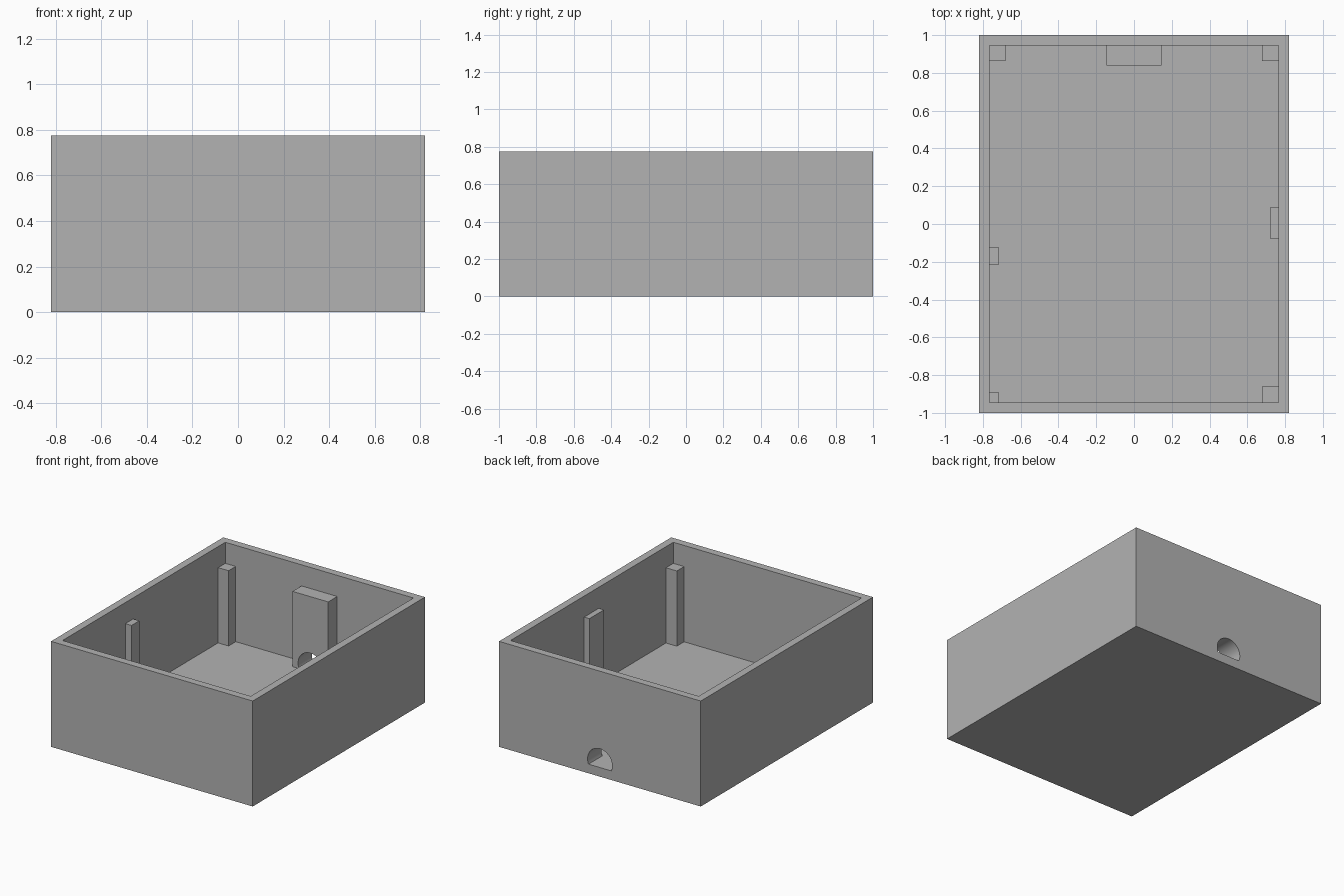
import bpy, bmesh, math

default = bpy.data.objects.get("Cube")
if default:
    bpy.data.objects.remove(default)

# Main dimensions
OUT_X, OUT_Y, HEIGHT = 0.82, 1.0, 0.775
IN_X, IN_Y, FLOOR = 0.765, 0.945, 0.067
POST_TOP = 0.62
EMBED = 0.01          # how far posts sink into the walls and floor
HOLE_R, HOLE_Z = 0.1, 0.105

grey = bpy.data.materials.new("plain grey")
grey.use_nodes = True
colour = (0.45, 0.45, 0.45, 1)
grey.diffuse_color = colour
grey.node_tree.nodes["Principled BSDF"].inputs["Base Color"].default_value = colour


def prism(name, outline, y0, y1, smooth_arc=False):
    """Extrude an outline in x and z from y0 to y1."""
    bm = bmesh.new()
    base = bm.faces.new([bm.verts.new((x, y0, z)) for x, z in outline])
    moved = bmesh.ops.extrude_face_region(bm, geom=[base])["geom"]
    verts = [v for v in moved if isinstance(v, bmesh.types.BMVert)]
    bmesh.ops.translate(bm, verts=verts, vec=(0, y1 - y0, 0))
    bmesh.ops.recalc_face_normals(bm, faces=bm.faces)
    if smooth_arc:
        # Only the curved strips are narrow
        for f in bm.faces:
            n = f.normal
            wide = max(v.co.x for v in f.verts) - min(v.co.x for v in f.verts)
            f.smooth = abs(n.y) < 0.5 and wide < HOLE_R / 2 and f.calc_center_median().z < 0.22
    mesh = bpy.data.meshes.new(name)
    bm.to_mesh(mesh)
    bm.free()
    mesh.materials.append(grey)
    obj = bpy.data.objects.new(name, mesh)
    bpy.context.collection.objects.link(obj)
    return obj


def box(name, x0, x1, y0, y1, z0, z1):
    return prism(name, [(x0, z0), (x1, z0), (x1, z1), (x0, z1)], y0, y1)


def cut(target, cutter):
    mod = target.modifiers.new("cut", "BOOLEAN")
    mod.operation, mod.solver, mod.object = "DIFFERENCE", "EXACT", cutter
    bpy.context.view_layer.objects.active = target
    bpy.ops.object.modifier_apply(modifier=mod.name)
    bpy.data.objects.remove(cutter)


# Arch outline: a circle cut off by the floor, left foot to right foot
low = math.asin((FLOOR - HOLE_Z) / HOLE_R)
STEPS = 32
arch = []
for i in range(STEPS + 1):
    a = math.pi - low + (2 * low - math.pi) * i / STEPS
    arch.append((HOLE_R * math.cos(a), HOLE_Z + HOLE_R * math.sin(a)))

# Open box with a cable hole through the back wall
case = box("case", -OUT_X, OUT_X, -OUT_Y, OUT_Y, 0, HEIGHT)
cut(case, box("cavity_cutter", -IN_X, IN_X, -IN_Y, IN_Y, FLOOR, HEIGHT + 0.2))
cut(case, prism("hole_cutter", arch, IN_Y - 0.03, OUT_Y + 0.1, True))

# Block against the back wall, bridged over the cable hole
block = [(-0.145, FLOOR)] + arch + [(0.145, FLOOR), (0.145, POST_TOP), (-0.145, POST_TOP)]
prism("cable_block", block, 0.84, IN_Y, True)


def post(name, side, depth, y0, y1):
    """Upright post against the left (+1) or right (-1) wall."""
    x0, x1 = sorted((side * (IN_X - depth), side * (IN_X + EMBED)))
    box(name, x0, x1, y0, y1, FLOOR - EMBED, POST_TOP)


# Corner posts
post("back_left_post", 1, 0.088, 0.862, IN_Y + EMBED)
post("back_right_post", -1, 0.085, 0.862, IN_Y + EMBED)
post("front_left_post", 1, 0.088, -IN_Y - EMBED, -0.86)
post("front_right_post", -1, 0.047, -IN_Y - EMBED, -0.89)

# Side wall posts
post("middle_left_post", 1, 0.042, -0.08, 0.09)
post("middle_right_post", -1, 0.05, -0.215, -0.125)
